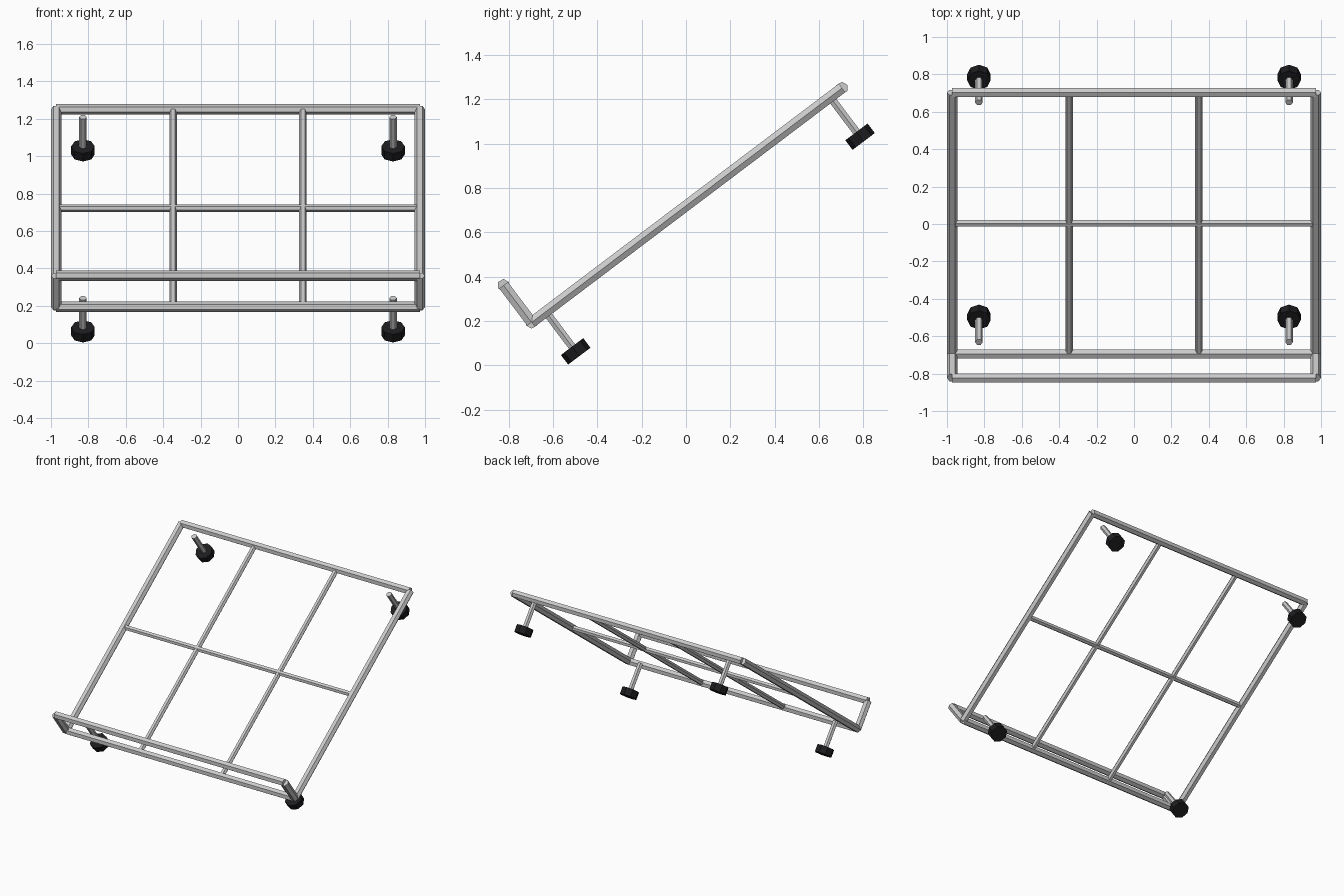
import bpy, bmesh, math
from mathutils import Vector, Matrix

if "Cube" in bpy.data.objects:
    bpy.data.objects.remove(bpy.data.objects["Cube"])

TILT = math.radians(37.05)
along = Vector((0, math.cos(TILT), math.sin(TILT)))   # up the sloped deck
down = Vector((0, math.sin(TILT), -math.cos(TILT)))   # out of the back of the deck
LOW = Vector((0, -0.696, 0.194))                      # lower edge of the deck
LENGTH = 1.753
TOP = LOW + along * LENGTH
LIP = LOW - down * 0.21
MID = (LOW + TOP) / 2
W, BAR_X, LEG_X = 0.972, 0.347, 0.829
THICK, THIN = 0.028, 0.02

rubber = bpy.data.materials.new("dark_rubber")
rubber.diffuse_color = (0.012, 0.012, 0.014, 1)
rubber.use_nodes = True
rubber.node_tree.nodes["Principled BSDF"].inputs["Base Color"].default_value = rubber.diffuse_color


def rod(name, a, b, radius, sides=6, material=None):
    """Flat-shaded prism from a to b, with a corner on its local x axis."""
    axis = b - a
    turn = Vector((0, 0, 1)).rotation_difference(axis).to_matrix().to_4x4()
    spin = Matrix.Rotation(math.pi / 2, 4, 'Z')
    bm = bmesh.new()
    bmesh.ops.create_cone(bm, cap_ends=True, segments=sides, radius1=radius,
                          radius2=radius, depth=axis.length, matrix=turn @ spin)
    mesh = bpy.data.meshes.new(name)
    bm.to_mesh(mesh)
    bm.free()
    obj = bpy.data.objects.new(name, mesh)
    obj.location = (a + b) / 2
    bpy.context.collection.objects.link(obj)
    if material:
        mesh.materials.append(material)


def at(x, p):
    return Vector((x, p.y, p.z))


# Cross rails running left to right
for name, p, r in (("top_rail", TOP, THICK), ("bottom_rail", LOW, THICK),
                   ("lip_rail", LIP, THICK), ("middle_bar", MID, THIN)):
    rod(name, at(-W, p), at(W, p), r)

for side, s in (("left", -1), ("right", 1)):
    # Sloped side rails, lip posts and inner bars
    rod(side + "_side_rail", at(s * W, LOW), at(s * W, TOP), THICK)
    rod(side + "_lip_post", at(s * W, LOW), at(s * W, LIP), THICK)
    rod(side + "_inner_bar", at(s * BAR_X, LOW), at(s * BAR_X, TOP), THIN)
    # Legs with octagonal rubber feet
    for end, d in (("lower", 0.08), ("upper", LENGTH - 0.067)):
        start = at(s * LEG_X, LOW + along * d)
        foot = start + down * 0.224
        rod(f"{end}_{side}_leg", start, foot, THIN)
        rod(f"{end}_{side}_foot", foot - down * 0.027, foot + down * 0.027,
            0.063, 8, rubber)
